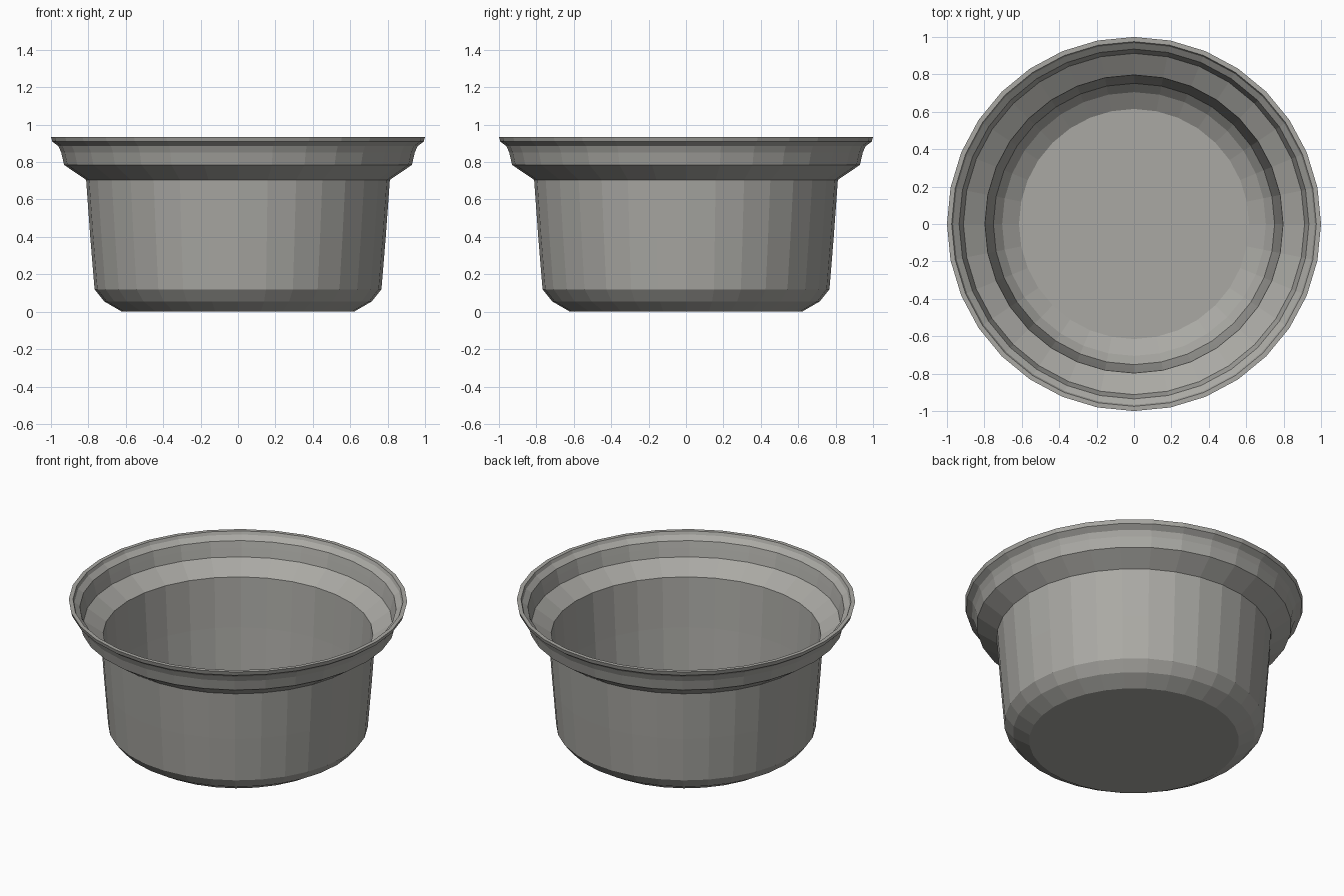
import bpy, bmesh, math

if "Cube" in bpy.data.objects:
    bpy.data.objects.remove(bpy.data.objects["Cube"])

SIDES = 32

# closed thin-walled profile (radius, height): outside going up, then inside going down
outer = [(0.62, 0.0), (0.715, 0.055), (0.767, 0.12), (0.79, 0.40), (0.812, 0.705),
         (0.93, 0.785), (0.945, 0.85), (0.96, 0.885), (0.993, 0.91), (1.0, 0.935)]
inner = [(0.975, 0.935), (0.967, 0.915), (0.935, 0.89), (0.925, 0.85), (0.912, 0.795),
         (0.797, 0.718), (0.775, 0.40), (0.752, 0.125), (0.705, 0.07), (0.615, 0.015)]

bm = bmesh.new()
rings = []
for r, z in outer + inner:
    rings.append([bm.verts.new((r * math.cos(2 * math.pi * i / SIDES),
                                r * math.sin(2 * math.pi * i / SIDES), z))
                  for i in range(SIDES)])
for a, b in zip(rings, rings[1:]):
    for i in range(SIDES):
        j = (i + 1) % SIDES
        bm.faces.new((a[i], a[j], b[j], b[i]))
# underside and inside floor
bm.faces.new(list(reversed(rings[0])))
bm.faces.new(rings[-1])
bmesh.ops.recalc_face_normals(bm, faces=bm.faces)

mesh = bpy.data.meshes.new("bowl")
bm.to_mesh(mesh)
bm.free()

# single warm grey
grey = bpy.data.materials.new("warm grey")
grey.diffuse_color = (0.40, 0.395, 0.37, 1)
grey.use_nodes = True
grey.node_tree.nodes["Principled BSDF"].inputs["Base Color"].default_value = grey.diffuse_color
mesh.materials.append(grey)

bowl = bpy.data.objects.new("bowl", mesh)
bpy.context.collection.objects.link(bowl)
